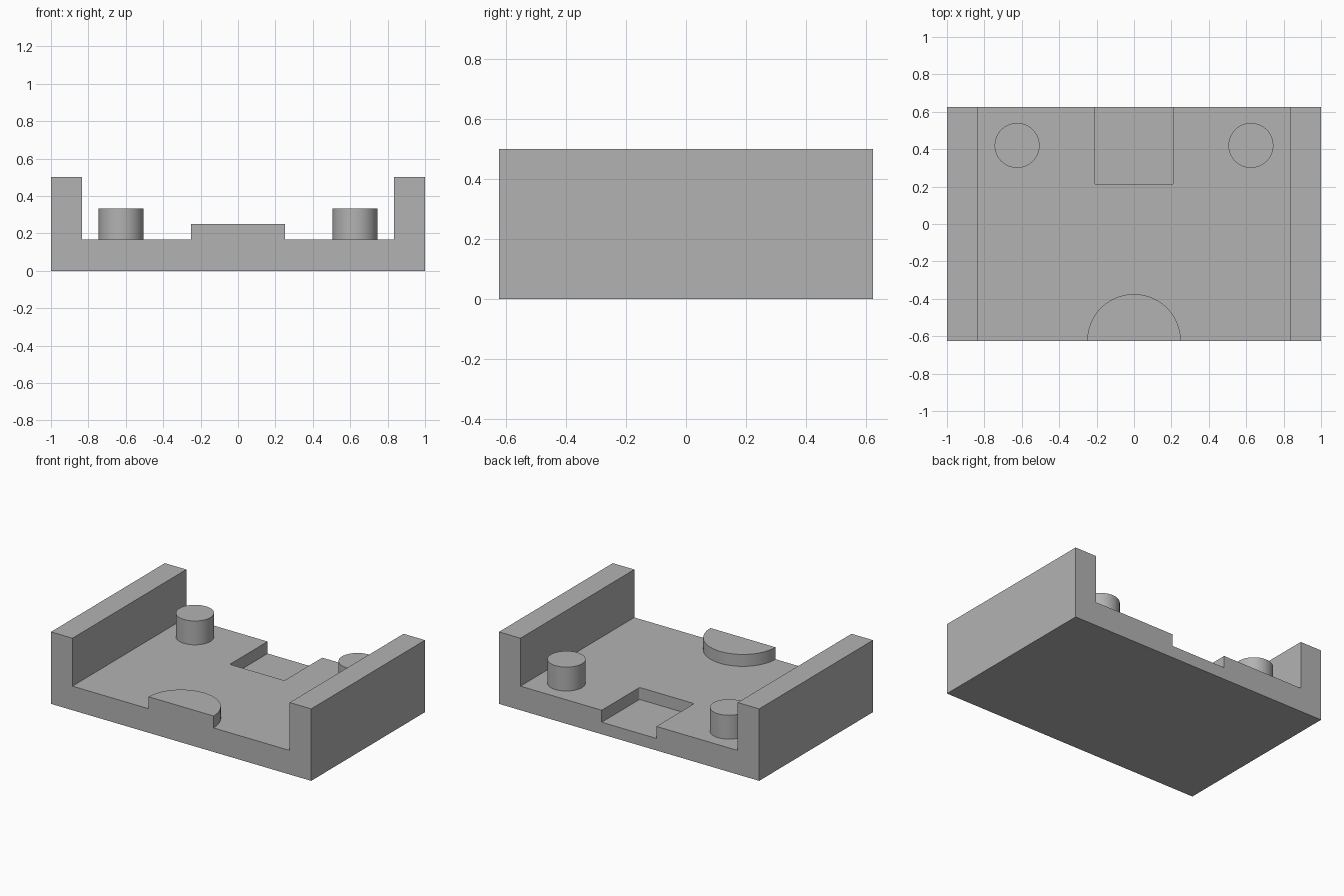
import bpy
import bmesh
import math

WIDTH, DEPTH, HEIGHT = 2.0, 1.25, 0.5
WALL, FLOOR = 0.165, 0.167

cube = bpy.data.objects.get("Cube")
if cube:
    bpy.data.objects.remove(cube, do_unlink=True)

grey = bpy.data.materials.new("plain grey")
grey.use_nodes = True
grey.diffuse_color = (0.45, 0.45, 0.45, 1)
grey.node_tree.nodes["Principled BSDF"].inputs["Base Color"].default_value = grey.diffuse_color


def extrude_outline(name, points, direction, smooth=False):
    """Extrude a flat closed outline into a solid part."""
    bm = bmesh.new()
    face = bm.faces.new([bm.verts.new(p) for p in points])
    result = bmesh.ops.extrude_face_region(bm, geom=[face], use_keep_orig=True)
    moved = [v for v in result["geom"] if isinstance(v, bmesh.types.BMVert)]
    bmesh.ops.translate(bm, verts=moved, vec=direction)
    bmesh.ops.recalc_face_normals(bm, faces=bm.faces)
    mesh = bpy.data.meshes.new(name)
    bm.to_mesh(mesh)
    bm.free()
    mesh.materials.append(grey)
    obj = bpy.data.objects.new(name, mesh)
    bpy.context.collection.objects.link(obj)
    if smooth:
        bpy.ops.object.select_all(action="DESELECT")
        obj.select_set(True)
        bpy.context.view_layer.objects.active = obj
        bpy.ops.object.shade_smooth_by_angle(angle=math.radians(30))
    return obj


def arc(cx, cy, z, radius, start, end, steps):
    angles = [start + (end - start) * i / steps for i in range(steps + 1)]
    return [(cx + radius * math.cos(a), cy + radius * math.sin(a), z) for a in angles]


# Tray: U-shaped section running front to back
half, inner, front = WIDTH / 2, WIDTH / 2 - WALL, -DEPTH / 2
section = [(-half, 0), (half, 0), (half, HEIGHT), (inner, HEIGHT),
           (inner, FLOOR), (-inner, FLOOR), (-inner, HEIGHT), (-half, HEIGHT)]
tray = extrude_outline("tray", [(x, front, z) for x, z in section], (0, DEPTH, 0))

# Shallow recess open to the back, with slightly rounded inner corners
side, near, r, sunk = 0.21, 0.21, 0.01, FLOOR / 2
outline = [(side, DEPTH, sunk), (-side, DEPTH, sunk)]
outline += arc(-side + r, near + r, sunk, r, math.pi, 1.5 * math.pi, 4)
outline += arc(side - r, near + r, sunk, r, 1.5 * math.pi, 2 * math.pi, 4)
cutter = extrude_outline("recess_cutter", outline, (0, 0, HEIGHT))
cut = tray.modifiers.new("recess", "BOOLEAN")
cut.operation = "DIFFERENCE"
cut.solver = "EXACT"
cut.object = cutter
bpy.context.view_layer.objects.active = tray
bpy.ops.object.modifier_apply(modifier=cut.name)
bpy.data.objects.remove(cutter, do_unlink=True)

# Half-round step at the front edge
extrude_outline("front_half_round_step",
                arc(0, front, FLOOR, 0.25, 0, math.pi, 48), (0, 0, 0.083), True)

# Round posts in the back corners
for name, sign in (("left_post", 1), ("right_post", -1)):
    ring = arc(sign * 0.625, 0.42, FLOOR, 0.12, 0, 2 * math.pi, 64)[:-1]
    extrude_outline(name, ring, (0, 0, 0.166), True)
